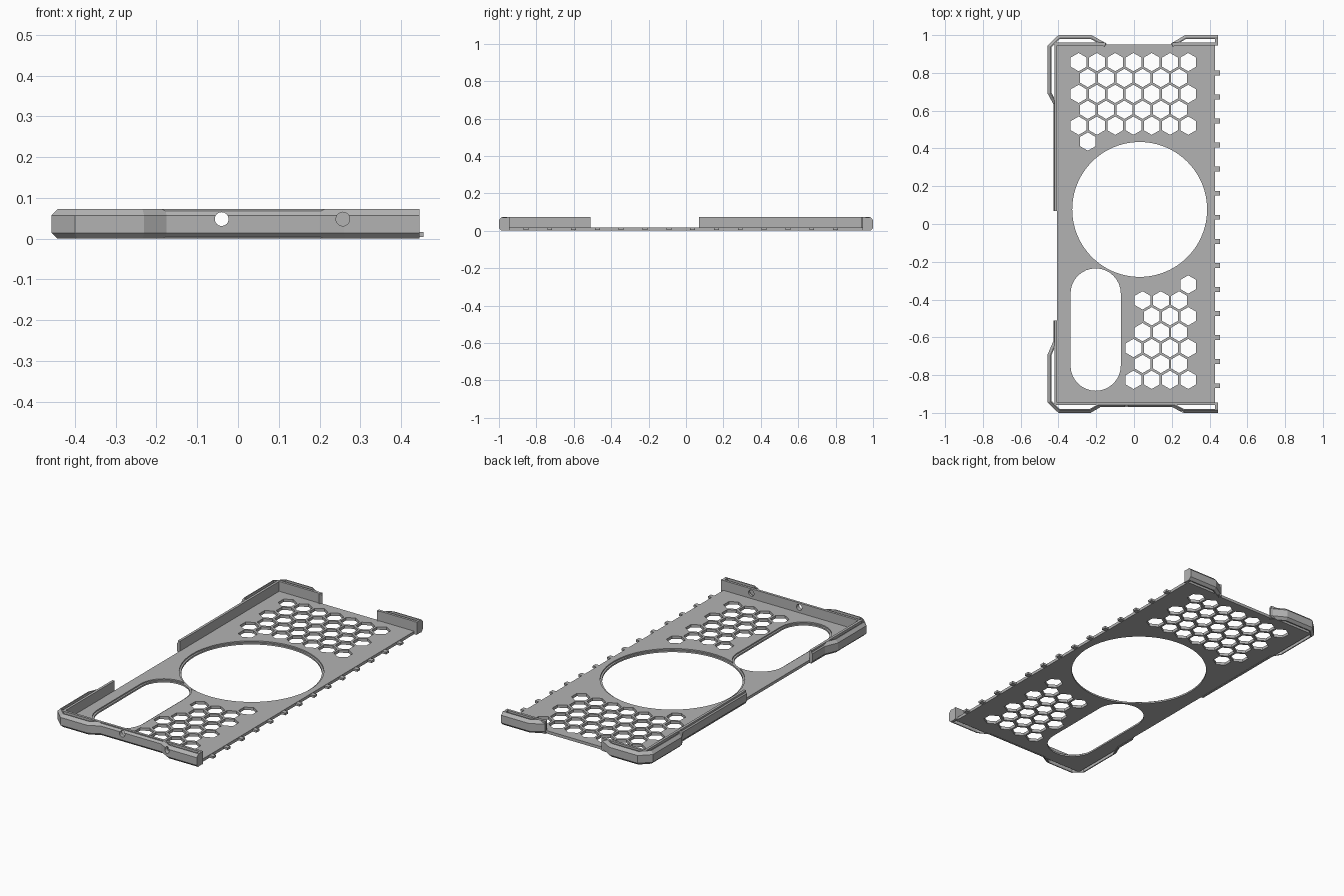
import bpy, bmesh, math
from mathutils import Vector

cube = bpy.data.objects.get("Cube")
if cube:
    bpy.data.objects.remove(cube, do_unlink=True)

grey = bpy.data.materials.new("mid grey")
grey.use_nodes = True
grey.diffuse_color = (0.45, 0.45, 0.45, 1)
grey.node_tree.nodes["Principled BSDF"].inputs["Base Color"].default_value = (0.45, 0.45, 0.45, 1)

WALL_TOP = 0.073
PLATE_TOP = 0.018


def make_object(name, bm):
    bmesh.ops.recalc_face_normals(bm, faces=bm.faces)
    mesh = bpy.data.meshes.new(name)
    bm.to_mesh(mesh)
    bm.free()
    mesh.materials.append(grey)
    obj = bpy.data.objects.new(name, mesh)
    bpy.context.collection.objects.link(obj)
    return obj


def add_prism(bm, outline, z0, z1):
    low = [bm.verts.new((x, y, z0)) for x, y in outline]
    high = [bm.verts.new((x, y, z1)) for x, y in outline]
    bm.faces.new(low)
    bm.faces.new(high)
    n = len(outline)
    for i in range(n):
        j = (i + 1) % n
        bm.faces.new((low[i], low[j], high[j], high[i]))


def box(x0, x1, y0, y1):
    return [(x0, y0), (x1, y0), (x1, y1), (x0, y1)]


def ring(cx, cy, r, count, start=0.0, sweep=math.tau):
    closed = count if sweep == math.tau else count - 1
    return [(cx + r * math.cos(start + sweep * i / closed),
             cy + r * math.sin(start + sweep * i / closed)) for i in range(count)]


def stadium(cx, y0, y1, r):
    return ring(cx, y1, r, 17, 0, math.pi) + ring(cx, y0, r, 17, math.pi, math.pi)


def prisms(name, outlines, z0, z1):
    bm = bmesh.new()
    for outline in outlines:
        add_prism(bm, outline, z0, z1)
    return make_object(name, bm)


def sweep_wall(name, path, profile):
    """Sweep a (inward offset, height) profile along a mitred path, inside on its left."""
    bm = bmesh.new()
    pts = [Vector(p) for p in path]
    dirs = [(b - a).normalized() for a, b in zip(pts, pts[1:])]
    rows = []
    for i, p in enumerate(pts):
        before, after = dirs[max(i - 1, 0)], dirs[min(i, len(dirs) - 1)]
        n1, n2 = Vector((-before.y, before.x)), Vector((-after.y, after.x))
        miter = (n1 + n2) / (1 + n1.dot(n2))
        rows.append([bm.verts.new((*(p + miter * o), z)) for o, z in profile])
    for a, b in zip(rows, rows[1:]):
        for k in range(len(profile)):
            m = (k + 1) % len(profile)
            bm.faces.new((a[k], a[m], b[m], b[k]))
    bm.faces.new(rows[0])
    bm.faces.new(rows[-1])
    return make_object(name, bm)


def cut(obj, cutter):
    cutter.hide_render = True
    mod = obj.modifiers.new("cut", 'BOOLEAN')
    mod.operation = 'DIFFERENCE'
    mod.solver = 'EXACT'
    mod.object = cutter
    bpy.context.view_layer.update()
    graph = bpy.context.evaluated_depsgraph_get()
    mesh = bpy.data.meshes.new_from_object(obj.evaluated_get(graph))
    obj.modifiers.clear()
    obj.data = mesh
    bpy.data.objects.remove(cutter, do_unlink=True)


# Back plate with honeycomb, round opening and long camera slot
plate = prisms("back_plate", [box(-0.408, 0.43, -0.95, 0.95)], 0.002, PLATE_TOP)

PITCH = 0.0967
ROW = 0.0841
upper = {r: range(6 if r % 2 else 7) for r in range(5)}
upper[5] = range(1)
lower = {14: range(6, 7), 16: range(4, 7), 18: range(3, 7), 20: range(3, 7)}
lower.update({r: range(3, 6) for r in (15, 17, 19)})
hexes = [ring(-0.293 + PITCH * (k + 0.5 * (r % 2)), 0.857 - ROW * r, 0.0485, 6, math.pi / 6)
         for r, ks in {**upper, **lower}.items() for k in ks]
cut(plate, prisms("honeycomb_cutter", hexes, -0.1, 0.1))

for name, grow, floor in (("through", 0.0, -0.1), ("rim", 0.01, 0.011)):
    cut(plate, prisms(name + "_circle", [ring(0.03, 0.077, 0.357 + grow, 96)], floor, 0.1))
    cut(plate, prisms(name + "_slot", [stadium(-0.203, -0.75, -0.368, 0.133 + grow)], floor, 0.1))

# Row of hinge teeth along the open long side
teeth = [box(0.42, 0.455, y - 0.013, y + 0.013)
         for y in (0.8 - 0.1274 * i for i in range(14))]
prisms("edge_teeth", teeth, 0.004, 0.016)

# Wall sections: chamfered outer strip and plain inner lining
outer = [(0, 0.014), (0, 0.057), (0.015, WALL_TOP), (0.02, WALL_TOP), (0.02, 0), (0.014, 0)]
inner = [(0, 0.002), (0, WALL_TOP), (0.014, WALL_TOP), (0.014, 0.002)]

# Back left corner guard, with the long side wall
sweep_wall("back_left_guard", [(-0.145, 0.955), (-0.225, 1), (-0.40, 1), (-0.457, 0.945),
                               (-0.457, 0.69), (-0.427, 0.635), (-0.427, 0.07)], outer)
sweep_wall("back_left_lining", [(-0.15, 0.96), (-0.421, 0.96), (-0.421, 0.07)], inner)

# Back right corner guard
sweep_wall("back_right_guard", [(0.445, 1), (0.27, 1), (0.195, 0.955)], outer)
sweep_wall("back_right_lining", [(0.445, 0.96), (0.2, 0.96)], inner)

# Front wall with both corner guards
front_guard = sweep_wall("front_guard", [
    (-0.427, -0.51), (-0.427, -0.62), (-0.457, -0.69), (-0.457, -0.945), (-0.40, -1),
    (-0.23, -1), (-0.175, -0.968), (0.2, -0.968), (0.26, -1), (0.445, -1)], outer)
front_lining = sweep_wall("front_lining", [(-0.421, -0.51), (-0.421, -0.958),
                                           (0.445, -0.958)], inner)

# Closed ends of the right-hand guards
for name, side in (("front", -1), ("back", 1)):
    prisms(name + "_guard_end", [box(0.43, 0.444, *sorted((side * 0.945, side * 0.985)))],
           0.002, WALL_TOP - 0.001)

# Two small round ports through the front wall
for wall in (front_guard, front_lining):
    bm = bmesh.new()
    for x in (-0.04, 0.257):
        add_prism(bm, ring(x, 0.048, 0.017, 16), 0.9, 1.05)
    for v in bm.verts:
        v.co = (v.co.x, -v.co.z, v.co.y)
    cut(wall, make_object("port_cutter", bm))
